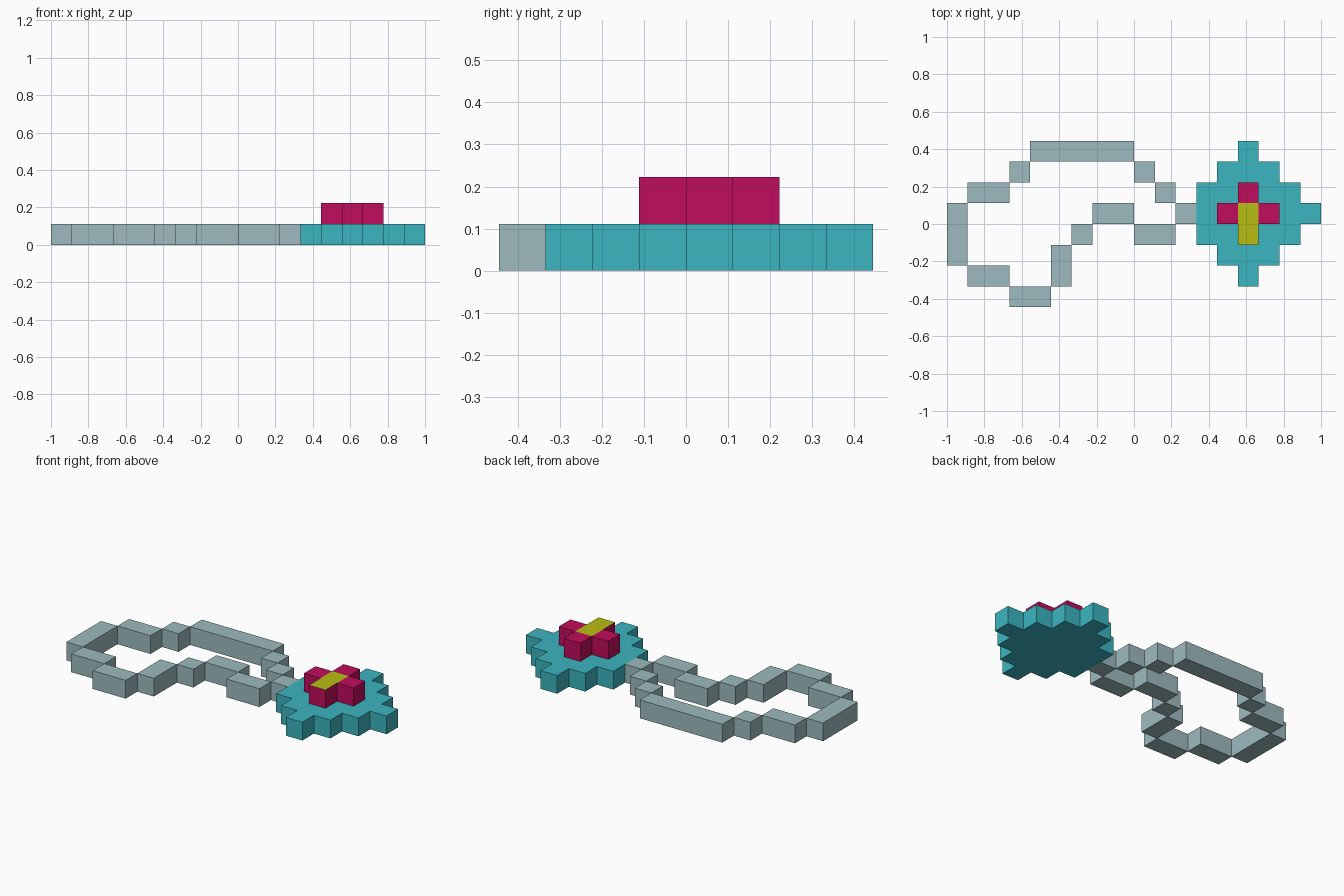
import bpy
import bmesh

U = 1 / 9  # size of one grid cell

cube = bpy.data.objects.get("Cube")
if cube:
    bpy.data.objects.remove(cube, do_unlink=True)


def make_material(name, rgb):
    mat = bpy.data.materials.new(name)
    mat.use_nodes = True
    mat.diffuse_color = (*rgb, 1)
    mat.node_tree.nodes["Principled BSDF"].inputs["Base Color"].default_value = (*rgb, 1)
    return mat


silver = make_material("silver grey", (0.337, 0.497, 0.521))
teal = make_material("teal", (0.045, 0.462, 0.527))
magenta = make_material("magenta", (0.527, 0.004, 0.107))
yellow = make_material("yellow", (0.479, 0.515, 0.007))


def slab(name, cells, level, mats, accent=None):
    """Extrude a set of grid cells by one unit; the accent cell's top takes the second material."""
    bm = bmesh.new()
    for x, y in cells:
        corners = ((x, y), (x + 1, y), (x + 1, y + 1), (x, y + 1))
        bm.faces.new([bm.verts.new((a * U, b * U, level * U)) for a, b in corners])
    bmesh.ops.remove_doubles(bm, verts=bm.verts, dist=U / 100)
    grown = bmesh.ops.extrude_face_region(bm, geom=bm.faces[:], use_keep_orig=True)
    raised = [v for v in grown["geom"] if isinstance(v, bmesh.types.BMVert)]
    bmesh.ops.translate(bm, verts=raised, vec=(0, 0, U))
    bmesh.ops.recalc_face_normals(bm, faces=bm.faces)
    if accent:
        for face in bm.faces:
            c = face.calc_center_median() / U
            if c.z > level + 0.9 and (int(c.x), int(c.y)) == accent:
                face.material_index = 1
    bmesh.ops.dissolve_limit(bm, angle_limit=0.01, verts=bm.verts, edges=bm.edges,
                             delimit={'MATERIAL'})
    mesh = bpy.data.meshes.new(name)
    bm.to_mesh(mesh)
    bm.free()
    for mat in mats:
        mesh.materials.append(mat)
    obj = bpy.data.objects.new(name, mesh)
    bpy.context.collection.objects.link(obj)


def block(x0, x1, y0, y1):
    return [(x, y) for x in range(x0, x1) for y in range(y0, y1)]


# Chain: straight links running round the loop, meeting at their corners
links = [
    (2, 3, 0, 1), (1, 2, 1, 2), (0, 1, 2, 3), (-5, 0, 3, 4), (-6, -5, 2, 3),
    (-8, -6, 1, 2), (-9, -8, -2, 1), (-8, -6, -3, -2), (-6, -4, -4, -3),
    (-4, -3, -3, -1), (-3, -2, -1, 0), (-2, 0, 0, 1), (0, 2, -1, 0),
]
for i, link in enumerate(links):
    slab(f"chain_link_{i + 1}", block(*link), 0, [silver])

# Pendant: stepped rosette, with the point towards the chain left off
centre = (5, 0)
rosette = [(x, y) for x, y in block(3, 9, -3, 4)
           if abs(x - centre[0]) + abs(y - centre[1]) <= 3]
slab("pendant_base", rosette, 0, [teal])

# Flower: raised cross of petals with a coloured middle
petals = [(x, y) for x, y in rosette
          if abs(x - centre[0]) + abs(y - centre[1]) <= 1]
slab("pendant_flower", petals, 1, [magenta, yellow], accent=centre)
